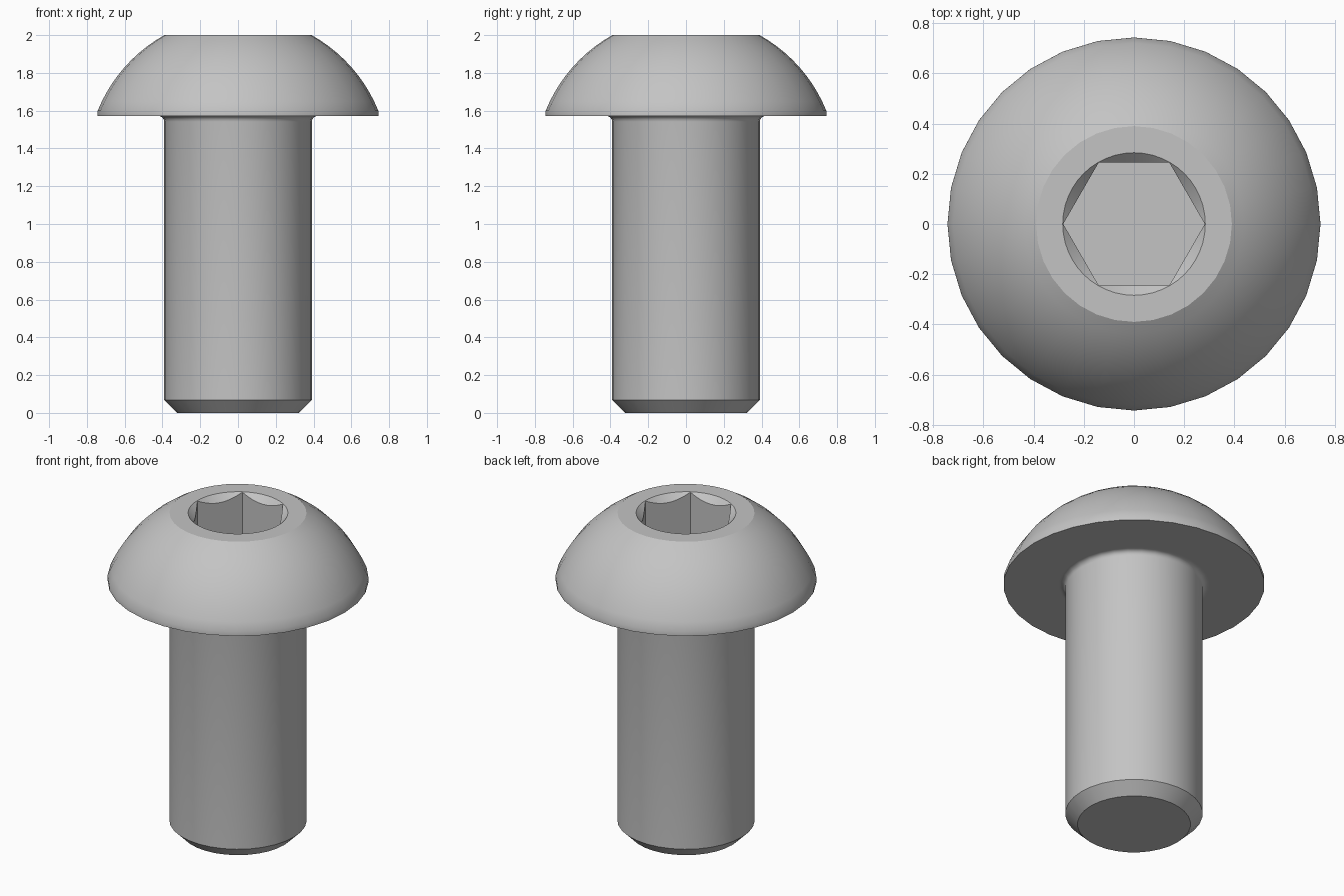
import bpy, bmesh
from math import sin, cos, pi, radians, atan2

if "Cube" in bpy.data.objects:
    bpy.data.objects.remove(bpy.data.objects["Cube"])

steel = bpy.data.materials.new("grey steel")
steel.use_nodes = True
steel.diffuse_color = (0.55, 0.55, 0.55, 1)
steel.node_tree.nodes["Principled BSDF"].inputs["Base Color"].default_value = steel.diffuse_color


def lathe(name, profile, sides):
    """Closed solid turned from (radius, height) points, listed bottom to top."""
    bm = bmesh.new()
    rings = [[bm.verts.new((r * cos(2 * pi * i / sides), r * sin(2 * pi * i / sides), z))
              for i in range(sides)] for r, z in profile]
    for low, high in zip(rings, rings[1:]):
        for i in range(sides):
            j = (i + 1) % sides
            bm.faces.new((low[i], low[j], high[j], high[i]))
    bm.faces.new(rings[0][::-1])
    bm.faces.new(rings[-1])
    mesh = bpy.data.meshes.new(name)
    bm.to_mesh(mesh)
    bm.free()
    mesh.materials.append(steel)
    obj = bpy.data.objects.new(name, mesh)
    bpy.context.collection.objects.link(obj)
    return obj


def arc(cx, cz, radius, start, end, steps):
    """Profile points along a circular arc."""
    return [(cx + radius * cos(start + (end - start) * i / steps),
             cz + radius * sin(start + (end - start) * i / steps)) for i in range(steps + 1)]


top, under, shank, fillet = 2.0, 1.572, 0.391, 0.03
dome_centre, dome_radius = 1.3, 0.801

# Shank with end chamfer, fillet under the head, flat underside and domed head
profile = [(0.322, 0), (shank, 0.069)]
profile += arc(shank + fillet, under - fillet, fillet, pi, pi / 2, 4)
profile += [(shank + fillet + 0.01, under), (0.743, under)]
profile += arc(0, dome_centre, dome_radius, atan2(0.3, 0.743), atan2(0.7, 0.39), 10)
profile[-1] = (0.39, top)
screw = lathe("button_head_screw", profile, 32)

# Hexagonal socket and its conical lead-in
rim = 0.284
socket = lathe("socket_cutter", [(0.282, top - 0.275), (0.282, top + 0.1)], 6)
lead_in = lathe("lead_in_cutter", [(rim - 0.06, top - 0.06), (rim + 0.02, top + 0.02)], 48)

bpy.context.view_layer.objects.active = screw
for cutter in (socket, lead_in):
    cut = screw.modifiers.new(cutter.name, "BOOLEAN")
    cut.operation = "DIFFERENCE"
    cut.solver = "EXACT"
    cut.object = cutter
    bpy.ops.object.modifier_apply(modifier=cut.name)
for cutter in (socket, lead_in):
    bpy.data.objects.remove(cutter)

# Smooth turned surfaces, crisp chamfers and socket
bpy.ops.object.select_all(action="DESELECT")
screw.select_set(True)
bpy.ops.object.shade_smooth_by_angle(angle=radians(25))
